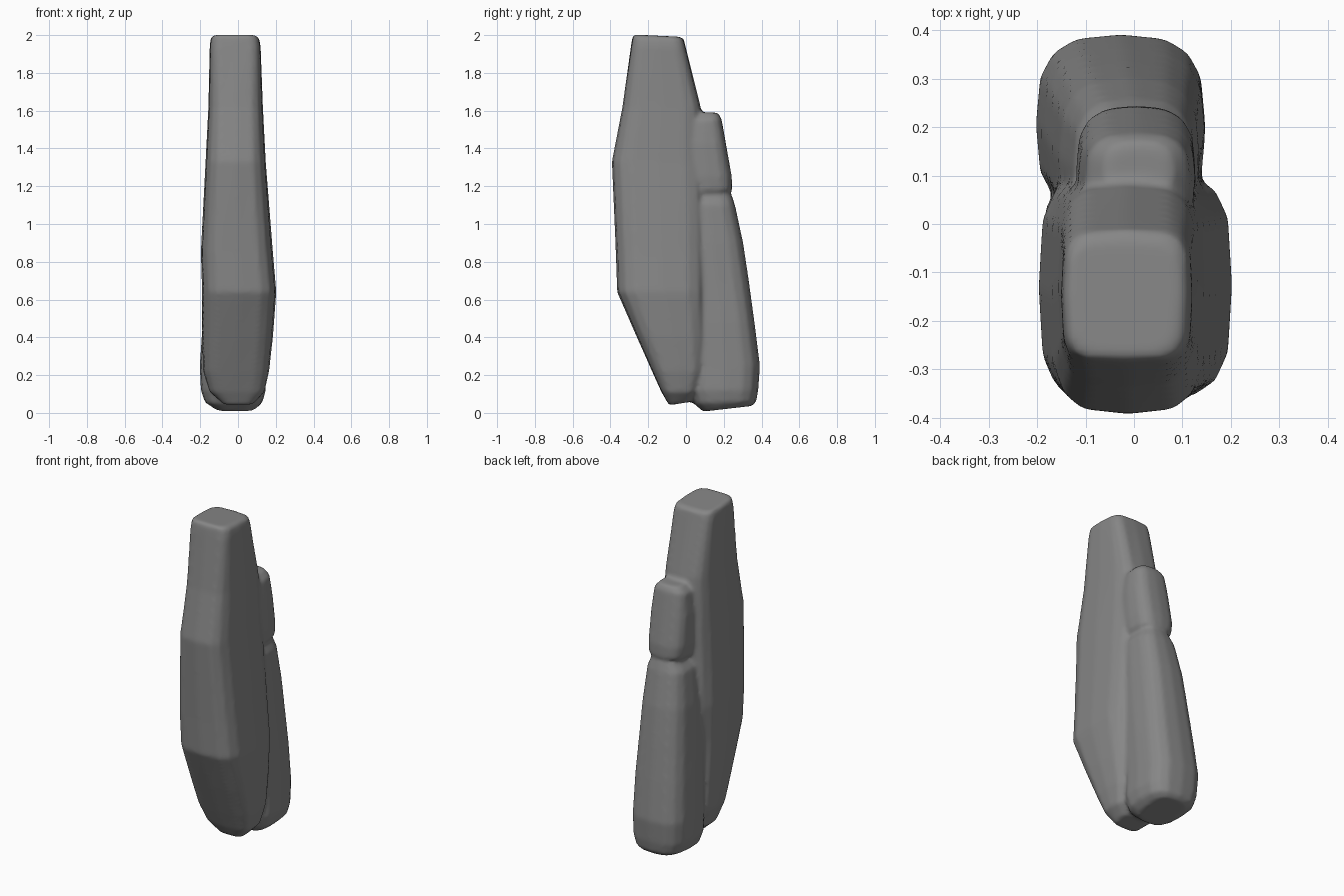
import bpy, bmesh, math

# Dark grey finish
grey = bpy.data.materials.new("dark_grey")
grey.diffuse_color = (0.24, 0.24, 0.24, 1)

def loft(name, rings, sides=16):
    """Rounded-box rings (z, x0, x1, y0, y1, z lift at back, squareness) joined into a closed body."""
    bm = bmesh.new()
    loops = []
    for z, x0, x1, y0, y1, lift, power in rings:
        loop = []
        for i in range(sides):
            a = 2 * math.pi * i / sides
            c, s = math.cos(a), math.sin(a)
            u = math.copysign(abs(c) ** (2 / power), c)
            v = math.copysign(abs(s) ** (2 / power), s)
            loop.append(bm.verts.new(((x0 + x1) / 2 + u * (x1 - x0) / 2,
                                      (y0 + y1) / 2 + v * (y1 - y0) / 2,
                                      z + lift * (v + 1) / 2)))
        loops.append(loop)
    for a, b in zip(loops, loops[1:]):
        for i in range(sides):
            j = (i + 1) % sides
            bm.faces.new((a[i], a[j], b[j], b[i]))
    bm.faces.new(loops[0][::-1])
    bm.faces.new(loops[-1])
    bmesh.ops.recalc_face_normals(bm, faces=bm.faces)
    mesh = bpy.data.meshes.new(name)
    bm.to_mesh(mesh)
    bm.free()
    mesh.materials.append(grey)
    obj = bpy.data.objects.new(name, mesh)
    bpy.context.collection.objects.link(obj)
    return obj

# Tall main slab: tapered top, bulging front, chin running back to the base
slab = loft("main_body", [
    (0.04, -0.08, 0.08, -0.09, 0.03, 0.02, 3.4),
    (0.11, -0.15, 0.14, -0.13, 0.06, 0.0, 3.6),
    (0.22, -0.185, 0.165, -0.18, 0.10, 0.0, 3.6),
    (0.40, -0.19, 0.185, -0.26, 0.11, 0.0, 3.6),
    (0.64, -0.19, 0.203, -0.365, 0.11, 0.0, 3.6),
    (0.85, -0.197, 0.185, -0.372, 0.11, 0.0, 3.6),
    (1.33, -0.172, 0.147, -0.393, 0.10, 0.0, 3.6),
    (1.62, -0.157, 0.132, -0.337, 0.078, 0.0, 3.8),
    (1.94, -0.15, 0.12, -0.292, -0.002, 0.0, 4.5),
    (1.985, -0.145, 0.112, -0.285, -0.012, -0.005, 4.5),
    (2.003, -0.135, 0.095, -0.28, -0.03, -0.012, 4.5),
])

# Long lower pad on the back
lower = loft("lower_back_pad", [
    (0.007, -0.12, 0.09, 0.09, 0.35, 0.03, 3),
    (0.05, -0.175, 0.13, 0.04, 0.372, 0.01, 3),
    (0.12, -0.197, 0.147, 0.02, 0.383, 0.0, 3),
    (0.25, -0.203, 0.147, 0.02, 0.392, 0.0, 3),
    (0.48, -0.187, 0.147, 0.01, 0.363, 0.0, 3),
    (0.70, -0.17, 0.14, -0.02, 0.333, 0.0, 3),
    (0.90, -0.155, 0.135, -0.03, 0.303, 0.0, 3),
    (1.10, -0.125, 0.125, -0.03, 0.26, 0.0, 3),
    (1.16, -0.085, 0.10, -0.02, 0.24, 0.0, 3),
])

# Short upper pad on the back
upper = loft("upper_back_pad", [
    (1.13, -0.08, 0.09, 0.0, 0.195, 0.02, 3),
    (1.18, -0.11, 0.12, -0.01, 0.245, 0.0, 3),
    (1.25, -0.12, 0.127, -0.02, 0.243, 0.0, 3),
    (1.42, -0.115, 0.127, -0.02, 0.213, 0.0, 3),
    (1.54, -0.10, 0.115, 0.0, 0.188, 0.02, 3),
    (1.59, -0.06, 0.08, 0.04, 0.168, 0.0, 3),
])

# Fuse the three into one skin with soft seams
for o in (slab, lower, upper):
    o.select_set(True)
bpy.context.view_layer.objects.active = slab
bpy.ops.object.join()
remesh = slab.modifiers.new("fuse", 'REMESH')
remesh.mode = 'VOXEL'
remesh.voxel_size = 0.012
remesh.use_smooth_shade = True
soften = slab.modifiers.new("soften", 'SMOOTH')
soften.factor = 0.5
soften.iterations = 6
